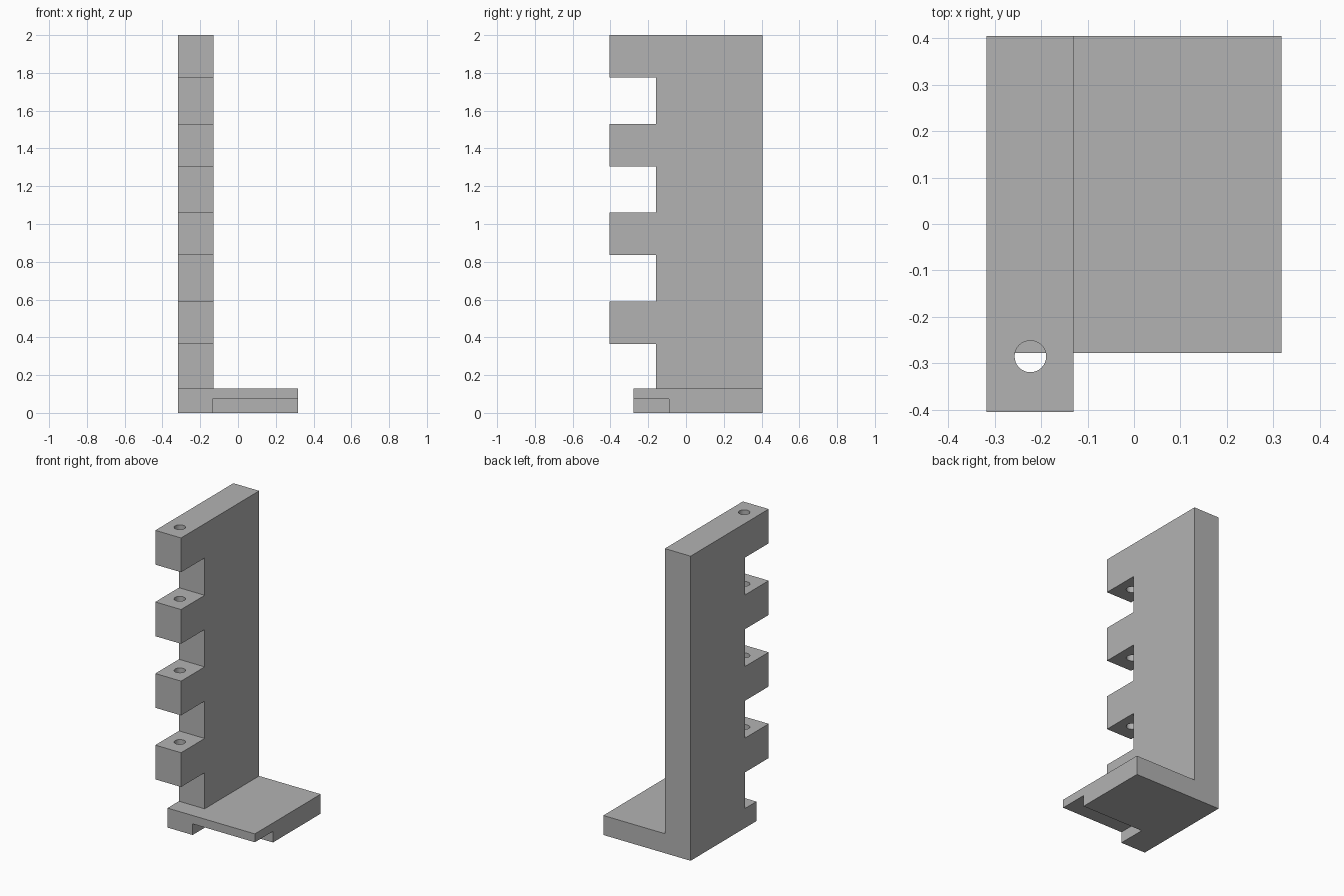
import bpy, bmesh, math

if "Cube" in bpy.data.objects:
    bpy.data.objects.remove(bpy.data.objects["Cube"])

grey = bpy.data.materials.new("plain grey")
grey.diffuse_color = (0.45, 0.45, 0.45, 1)
grey.use_nodes = True
grey.node_tree.nodes["Principled BSDF"].inputs["Base Color"].default_value = grey.diffuse_color

LEFT, RIGHT, WALL_R = -0.317, 0.317, -0.13
BACK, WALL_F, BASE_F, TOOTH_F = 0.405, -0.16, -0.278, -0.405
BASE_TOP, TOOTH_H = 0.128, 0.225


def prism(name, points, offset, direction):
    """Extrude a flat polygon along a direction into a solid."""
    bm = bmesh.new()
    face = bm.faces.new([bm.verts.new(p) for p in points])
    out = bmesh.ops.extrude_face_region(bm, geom=[face])
    new = [v for v in out["geom"] if isinstance(v, bmesh.types.BMVert)]
    bmesh.ops.translate(bm, verts=new, vec=[offset * d for d in direction])
    bmesh.ops.recalc_face_normals(bm, faces=bm.faces)
    mesh = bpy.data.meshes.new(name)
    bm.to_mesh(mesh)
    bm.free()
    mesh.materials.append(grey)
    obj = bpy.data.objects.new(name, mesh)
    bpy.context.collection.objects.link(obj)
    return obj


def box(name, x0, x1, y0, y1, z0, z1):
    pts = [(x0, y0, z0), (x1, y0, z0), (x1, y1, z0), (x0, y1, z0)]
    return prism(name, pts, z1 - z0, (0, 0, 1))


def modify(obj, cutter, operation):
    """Boolean with a hidden helper."""
    mod = obj.modifiers.new(operation.lower(), "BOOLEAN")
    mod.operation, mod.object, mod.solver = operation, cutter, "EXACT"
    cutter.hide_render = True
    cutter.hide_viewport = True


# Toothed wall: side outline with four square teeth on the front edge
outline = [(BACK, 2.0), (BACK, BASE_TOP), (WALL_F, BASE_TOP)]
for i in range(4):
    z = 0.365 + 0.47 * i
    outline += [(WALL_F, z), (TOOTH_F, z), (TOOTH_F, z + TOOTH_H)]
    if i < 3:
        outline.append((WALL_F, z + TOOTH_H))
wall = prism("toothed_wall", [(LEFT, y, z) for y, z in outline],
             WALL_R - LEFT, (1, 0, 0))

# Round pin hole running down through all the teeth
ring = [(-0.223 + 0.034 * math.cos(math.tau * k / 32),
         -0.285 + 0.034 * math.sin(math.tau * k / 32), 0.25) for k in range(32)]
modify(wall, prism("pin_hole_cutter", ring, 2.0, (0, 0, 1)), "DIFFERENCE")

# Foot plate with a shallow recess under its front right corner
foot = box("foot_plate", LEFT, RIGHT, BASE_F, BACK, 0, BASE_TOP)
recess = box("foot_recess_cutter", -0.135, 0.5, -0.5, -0.09, -0.1, 0.073)
modify(foot, recess, "DIFFERENCE")
